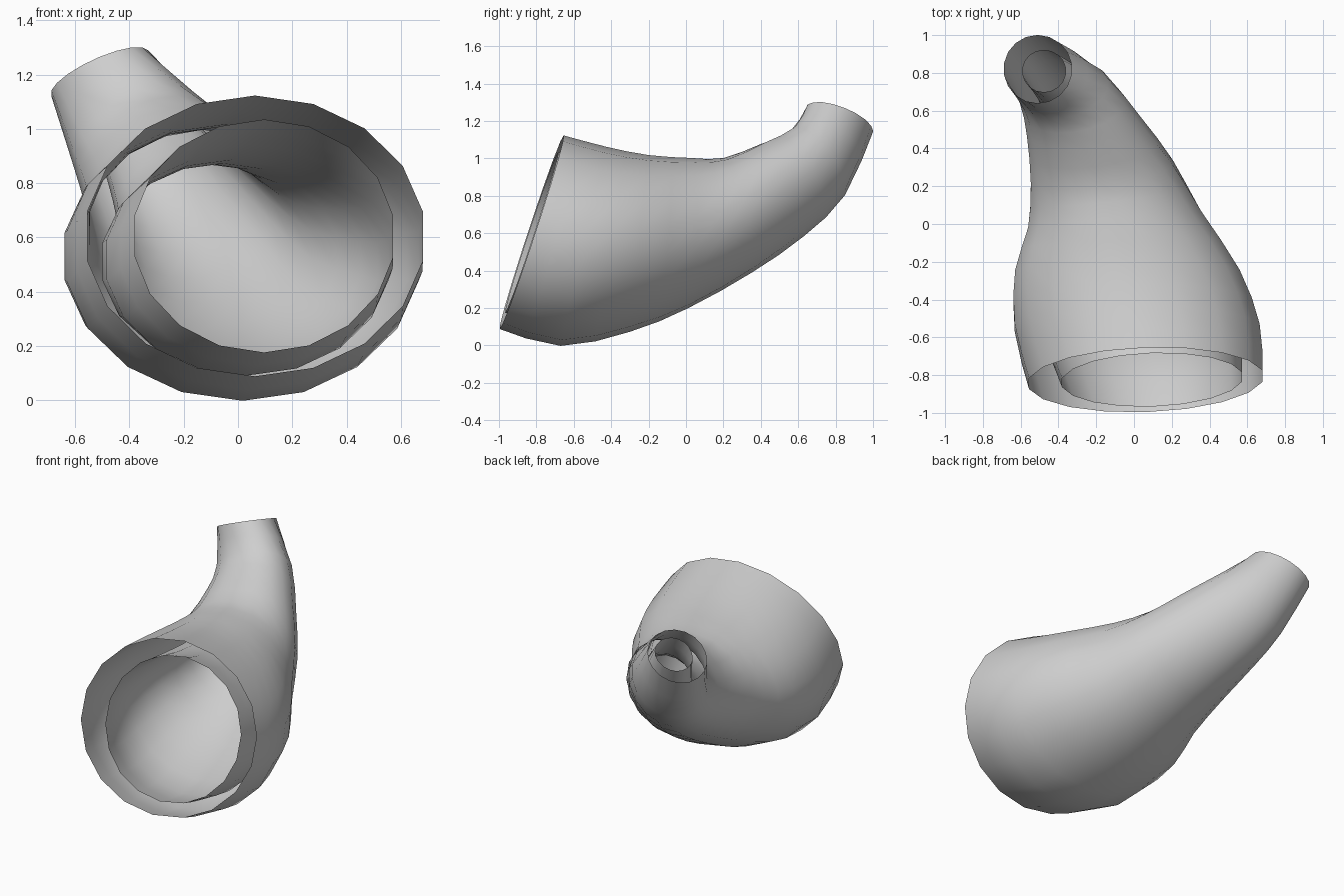
import bpy, bmesh, math
from mathutils import Vector

if "Cube" in bpy.data.objects:
    bpy.data.objects.remove(bpy.data.objects["Cube"])

SIDES = 18
STEPS = 2

# Each ring: centre, sideways half-axis, upward half-axis (mouth to narrow end)
RINGS = [
    ((0.063, -0.825, 0.605), (0.625, 0.02, 0.00), (0.0, 0.17, 0.515)),
    ((0.017, -0.55, 0.53), (0.655, 0.00, 0.00), (0.0, 0.12, 0.53)),
    ((-0.035, -0.25, 0.545), (0.60, 0.00, 0.00), (0.0, 0.05, 0.47)),
    ((-0.10, 0.02, 0.60), (0.465, 0.04, 0.00), (0.0, 0.01, 0.40)),
    ((-0.17, 0.275, 0.695), (0.38, 0.05, 0.03), (0.0, -0.075, 0.305)),
    ((-0.265, 0.515, 0.83), (0.305, 0.03, 0.06), (0.0, -0.115, 0.245)),
    ((-0.372, 0.705, 0.975), (0.235, 0.04, 0.09), (0.0, -0.145, 0.17)),
    ((-0.51, 0.82, 1.205), (0.18, 0.00, 0.075), (0.0, -0.18, 0.06)),
]
outer = [tuple(Vector(v) for v in ring) for ring in RINGS]


def inner_rings():
    """Narrower lining that follows the same bend."""
    out = []
    for i, (c, u, v) in enumerate(outer):
        t = i / (len(outer) - 1)
        bump = math.sin(math.pi * t ** 0.7)
        shift = Vector((0.033 - 0.02 * bump, -0.01 * t, -0.03 * math.sin(math.pi * t)))
        out.append((c + shift, u * (0.77 - 0.13 * t + 0.07 * bump), v * (0.83 - 0.21 * t)))
    return out


def spline(p0, p1, p2, p3, t):
    return 0.5 * (2 * p1 + (p2 - p0) * t + (2 * p0 - 5 * p1 + 4 * p2 - p3) * t * t
                  + (3 * p1 - p0 - 3 * p2 + p3) * t ** 3)


def refine(rings):
    n = len(rings)
    out = []
    for i in range(n - 1):
        near = [rings[min(max(i + k, 0), n - 1)] for k in (-1, 0, 1, 2)]
        for s in range(STEPS):
            out.append(tuple(spline(*(r[a] for r in near), s / STEPS) for a in range(3)))
    return out + [rings[-1]]


def loft(name, rings, mat):
    bm = bmesh.new()
    loops = []
    for c, u, v in refine(rings):
        angles = [2 * math.pi * (k + 0.5) / SIDES for k in range(SIDES)]
        loops.append([bm.verts.new(c + (u * math.cos(a) + v * math.sin(a)) * 1.005)
                      for a in angles])
    for a, b in zip(loops, loops[1:]):
        for k in range(SIDES):
            j = (k + 1) % SIDES
            bm.faces.new((a[k], a[j], b[j], b[k])).smooth = True
    bm.normal_update()
    # Make the outside of the tube face outwards
    f = bm.faces[:][0]
    if f.normal.dot(f.calc_center_median() - rings[0][0]) < 0:
        bmesh.ops.reverse_faces(bm, faces=bm.faces[:])
    me = bpy.data.meshes.new(name)
    bm.to_mesh(me)
    bm.free()
    me.materials.append(mat)
    ob = bpy.data.objects.new(name, me)
    bpy.context.collection.objects.link(ob)
    return ob


grey = bpy.data.materials.new("light_grey")
grey.diffuse_color = (0.62, 0.62, 0.62, 1)
grey.use_nodes = True
grey.node_tree.nodes["Principled BSDF"].inputs["Base Color"].default_value = grey.diffuse_color

# Curved outer horn and the open lining inside it
loft("outer_tube", outer, grey)
loft("inner_tube", inner_rings(), grey)
